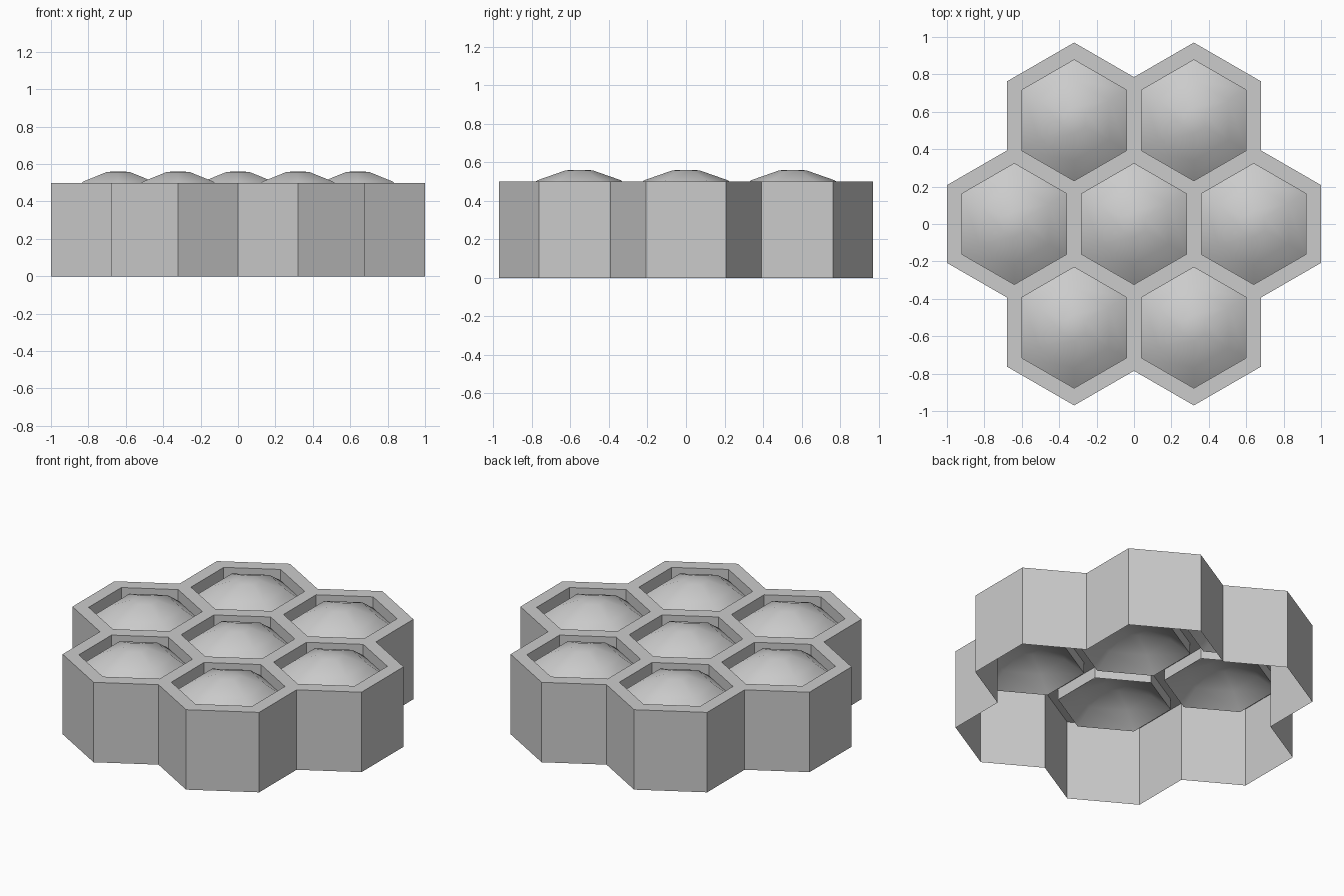
import bpy, bmesh
from math import cos, sin, radians, sqrt

if "Cube" in bpy.data.objects:
    bpy.data.objects.remove(bpy.data.objects["Cube"])

PITCH = 0.64                      # spacing between cell centres
R_OUT = 0.36 / cos(radians(30))   # outer hexagon corner radius
R_IN = 0.28 / cos(radians(30))    # opening corner radius
TOP, LEDGE = 0.5, 0.43            # rim height and foot of the domes

centres = [(0, 0)] + [(PITCH * cos(radians(60 * k)), PITCH * sin(radians(60 * k)))
                      for k in range(6)]


def hexagon(bm, c, r, z):
    return [bm.verts.new((c[0] + r * cos(radians(30 + 60 * k)),
                          c[1] + r * sin(radians(30 + 60 * k)), z)) for k in range(6)]


def bridge(bm, low, high):
    n = len(low)
    for i in range(n):
        j = (i + 1) % n
        bm.faces.new((low[i], low[j], high[j], high[i]))


def finish(bm, name, smooth):
    me = bpy.data.meshes.new(name)
    for f in bm.faces:
        f.smooth = smooth
    bm.to_mesh(me)
    bm.free()
    ob = bpy.data.objects.new(name, me)
    bpy.context.collection.objects.link(ob)
    return ob


# Frame: open-bottomed outer wall, pierced top and short walls in each opening
bm = bmesh.new()
outline = []
notch = R_OUT / 2 + PITCH * sin(radians(60)) + (R_OUT / 2 - 0.32 / sqrt(3))
for k in range(6):
    a = radians(60 * k)
    for x, y in ((PITCH + 0.36, -R_OUT / 2), (PITCH + 0.36, R_OUT / 2),
                 (notch * cos(radians(30)), notch * sin(radians(30)))):
        outline.append((x * cos(a) - y * sin(a), x * sin(a) + y * cos(a)))
bottom = [bm.verts.new((x, y, 0)) for x, y in outline]
rim = [bm.verts.new((x, y, TOP)) for x, y in outline]
bridge(bm, bottom, rim)
loops = [rim]
for c in centres:
    upper = hexagon(bm, c, R_IN, TOP)
    lower = hexagon(bm, c, R_IN, LEDGE)
    bridge(bm, upper, lower)
    loops.append(upper)
edges = [bm.edges.get((lp[i], lp[(i + 1) % len(lp)])) for lp in loops for i in range(len(lp))]
bmesh.ops.triangle_fill(bm, edges=edges, use_beauty=True, normal=(0, 0, 1))
finish(bm, "honeycomb_frame", False)

# Domes: shallow six-sided caps, one in each opening
for n, c in enumerate(centres):
    bm = bmesh.new()
    rings = [hexagon(bm, c, r, z) for r, z in ((R_IN, LEDGE), (0.215, 0.507), (0.07, 0.558))]
    for low, high in zip(rings, rings[1:]):
        bridge(bm, low, high)
    tip = bm.verts.new((c[0], c[1], 0.561))
    for i in range(6):
        bm.faces.new((rings[-1][i], rings[-1][(i + 1) % 6], tip))
    finish(bm, f"cell_dome_{n}", True)
